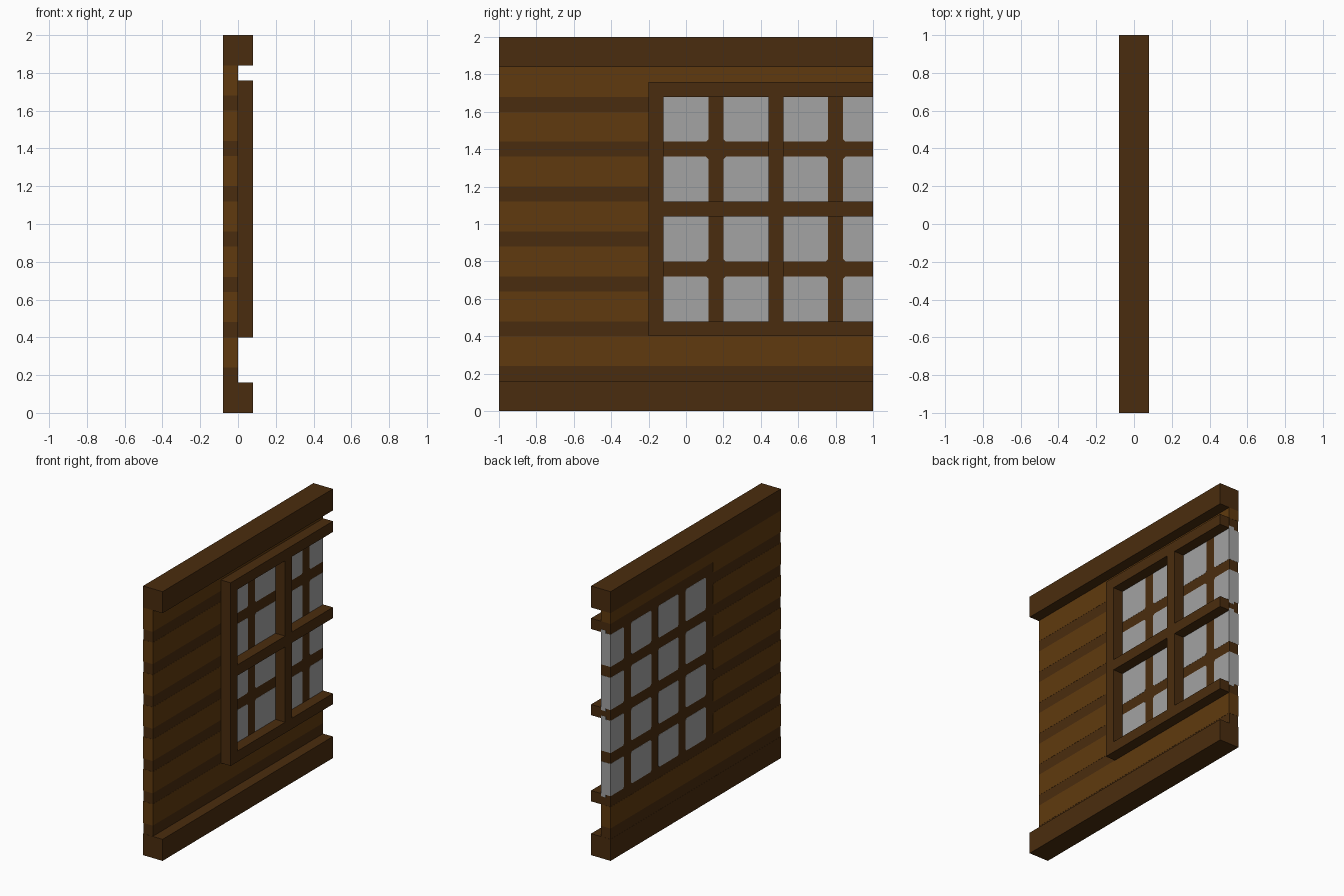
import bpy, bmesh

if "Cube" in bpy.data.objects:
    bpy.data.objects.remove(bpy.data.objects["Cube"], do_unlink=True)


def material(name, rgb):
    m = bpy.data.materials.new(name)
    m.use_nodes = True
    m.diffuse_color = (*rgb, 1)
    bsdf = m.node_tree.nodes["Principled BSDF"]
    bsdf.inputs["Base Color"].default_value = (*rgb, 1)
    bsdf.inputs["Roughness"].default_value = 0.9
    return m


DARK = material("dark_wood", (0.0685, 0.0252, 0.0044))
LIGHT = material("light_wood", (0.117, 0.042, 0.0044))
GLASS = material("grey_glass", (0.366, 0.366, 0.366))
CUT = 0.013  # size of the clipped corners


def prism(bm, x, y, z, clip=()):
    """Block spanning x, y and z; corners listed in clip as (y side, z side) are clipped."""
    pts = []
    for j, k in ((0, 0), (1, 0), (1, 1), (0, 1)):
        if (j, k) in clip:
            dy, dz = CUT * (1 - 2 * j), CUT * (1 - 2 * k)
            pair = [(y[j], z[k] + dz), (y[j] + dy, z[k])]
            pts += pair if j == k else pair[::-1]
        else:
            pts.append((y[j], z[k]))
    verts = [bm.verts.new((x[0], *p)) for p in pts]
    face = bm.faces.new(verts)
    ext = bmesh.ops.extrude_face_region(bm, geom=[face], use_keep_orig=True)
    top = [v for v in ext["geom"] if isinstance(v, bmesh.types.BMVert)]
    bmesh.ops.translate(bm, verts=top, vec=(x[1] - x[0], 0, 0))


def part(name, mat, blocks):
    bm = bmesh.new()
    for b in blocks:
        prism(bm, *b)
    bmesh.ops.recalc_face_normals(bm, faces=bm.faces)
    me = bpy.data.meshes.new(name)
    bm.to_mesh(me)
    bm.free()
    me.materials.append(mat)
    ob = bpy.data.objects.new(name, me)
    bpy.context.collection.objects.link(ob)


FRONT, BACK, RAISED = (-0.04, 0), (-0.08, -0.04), (0, 0.08)

# Wall core, showing as the dark bands and the thin glazing bars
part("wall_core", DARK, [((-0.079, -0.001), (-0.999, 0.999), (0.01, 1.99))])

# Thick rails along the bottom and top
for name, z in (("bottom_rail", (0, 0.16)), ("top_rail", (1.84, 2))):
    part(name, DARK, [((-0.08, 0.08), (-1, 1), z)])

# Light planks beside the window, clipped on the back where they meet its border
planks = []
for i in range(7):
    z = (0.24 + 0.24 * i, 0.40 + 0.24 * i)
    if i == 0:
        planks.append(((-0.08, 0), (-1, 1), z))
    elif i == 6:
        planks.append((FRONT, (-1, 1), (1.76, 1.84)))
        planks.append((FRONT, (-1, -0.18), (1.68, 1.76)))
        planks.append((BACK, (-1, 1), (1.76, 1.84)))
        planks.append((BACK, (-1, -0.2), (1.68, 1.76), [(1, 0)]))
    else:
        planks.append((FRONT, (-1, -0.18), z))
        planks.append((BACK, (-1, -0.2), z, [(1, 0), (1, 1)]))
part("light_planks", LIGHT, planks)

# Four by four glass panes; on the front they run square under the raised frame
panes = []
for i in range(4):
    for k in range(4):
        y = (-0.12 + 0.32 * i, min(0.12 + 0.32 * i, 1))
        z = (0.48 + 0.32 * k, 0.72 + 0.32 * k)
        ends = [0] if i == 3 else [0, 1]
        panes.append((BACK, y, z, [(j, m) for j in ends for m in (0, 1)]))
        fy, fz = list(y), list(z)
        if i % 2 == 0:
            fy[0] -= 0.02
        elif i == 1:
            fy[1] += 0.02
        if k % 2 == 0:
            fz[0] -= 0.02
        else:
            fz[1] += 0.02
        panes.append((FRONT, fy, fz, [(1 - i % 2, 1 - k % 2)]))
part("glass_panes", GLASS, panes)

# Raised window frame, open at the far end
bars = [(RAISED, (-0.2, 1), (z, z + 0.08)) for z in (0.40, 1.04, 1.68)]
bars += [(RAISED, (y, y + 0.08), z)
         for y in (-0.2, 0.44) for z in ((0.48, 1.04), (1.12, 1.68))]
part("window_frame", DARK, bars)
